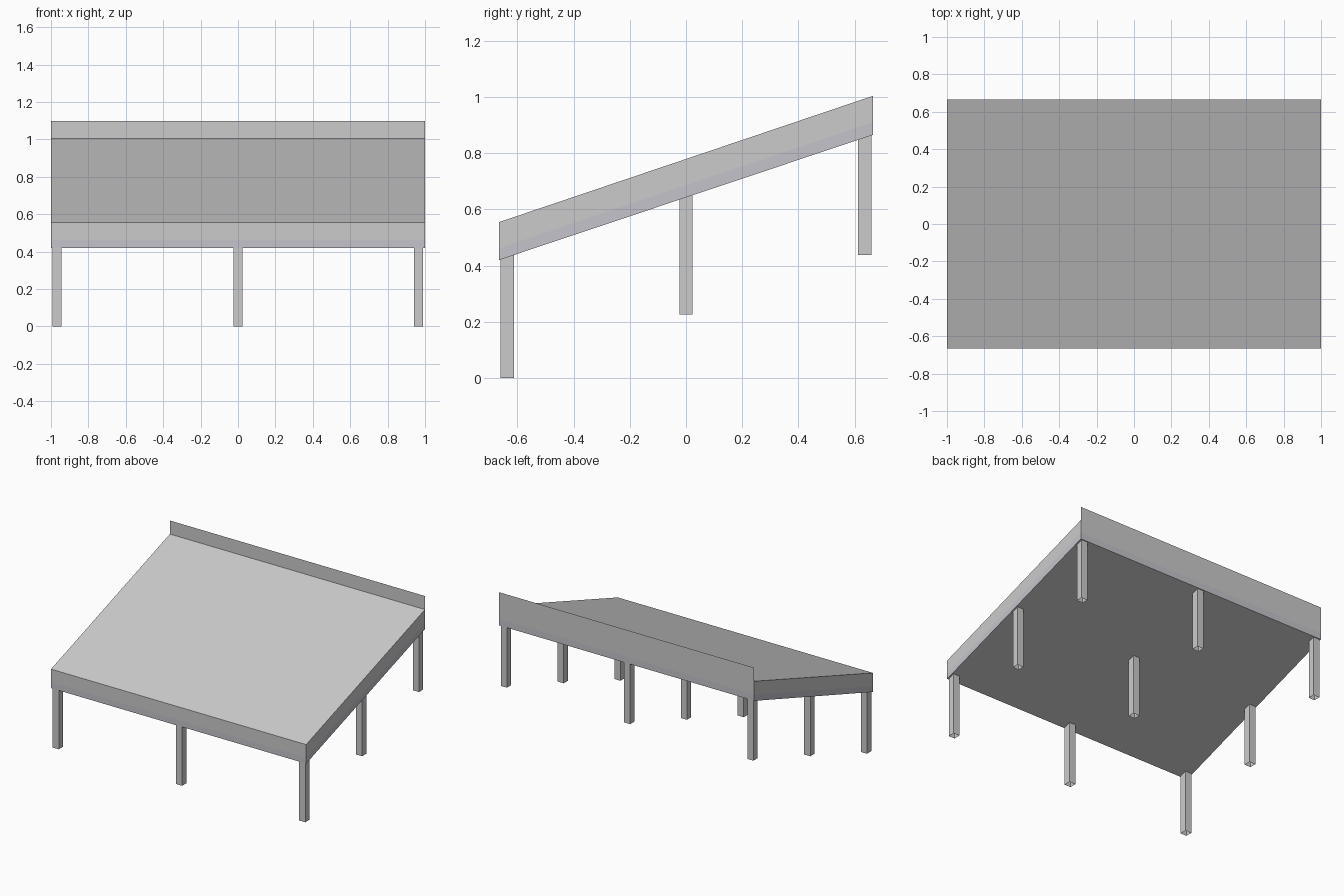
import bpy, bmesh

if "Cube" in bpy.data.objects:
    bpy.data.objects.remove(bpy.data.objects["Cube"])

X, Y = 1.0, 0.665                      # half width, half depth
FRONT = (0.42, 0.462, 0.555)           # underside, trim line, top at the front
BACK = (0.865, 0.91, 1.004)            # same levels at the back


def underside(y):
    return FRONT[0] + (BACK[0] - FRONT[0]) * (y + Y) / (2 * Y)


def make_object(name, polys, mats=()):
    """Build a mesh from (corner list, material index) pairs."""
    bm = bmesh.new()
    for pts, mi in polys:
        bm.faces.new([bm.verts.new(p) for p in pts]).material_index = mi
    bmesh.ops.remove_doubles(bm, verts=bm.verts, dist=1e-5)
    bmesh.ops.recalc_face_normals(bm, faces=bm.faces)
    me = bpy.data.meshes.new(name)
    bm.to_mesh(me)
    bm.free()
    for m in mats:
        me.materials.append(m)
    ob = bpy.data.objects.new(name, me)
    bpy.context.collection.objects.link(ob)
    return ob


def material(name, rgb):
    m = bpy.data.materials.new(name)
    m.diffuse_color = (*rgb, 1)
    m.use_nodes = True
    m.node_tree.nodes["Principled BSDF"].inputs["Base Color"].default_value = m.diffuse_color
    return m


mats = (material("grey", (0.6, 0.6, 0.6)), material("trim_grey", (0.55, 0.55, 0.6)))

# Sloping roof slab: perimeter in two bands, trim colour below
rings = [[(-X, Y, b), (-X, -Y, f), (X, -Y, f), (X, Y, b)] for f, b in zip(FRONT, BACK)]
polys = [(rings[0], 0), (rings[2], 0)]
for level in range(2):
    lo, hi = rings[level], rings[level + 1]
    for i in range(3):
        polys.append(([lo[i], lo[i + 1], hi[i + 1], hi[i]], 1 - level))
make_object("roof_slab", polys, mats)

# Thin back fascia closing the slab and rising above it
levels = (BACK[0], BACK[1], 1.10)
polys = [([(X, Y, a), (-X, Y, a), (-X, Y, b), (X, Y, b)], i)
         for a, b, i in zip(levels, levels[1:], (1, 0))]
fascia = make_object("back_fascia", polys, mats)
if fascia.data.polygons[0].normal.y < 0:
    fascia.data.flip_normals()

# Nine open square legs, cut to the slope at the top
H = 0.024
for row, y, foot in (("front", -0.636, 0.0), ("middle", 0.0, 0.225), ("back", 0.636, 0.437)):
    for side, x in (("left", -0.967), ("centre", 0.0), ("right", 0.966)):
        c = [(x + sx * H, y + sy * H) for sx, sy in ((-1, -1), (1, -1), (1, 1), (-1, 1))]
        polys = []
        for (x0, y0), (x1, y1) in zip(c, c[1:] + c[:1]):
            polys.append(([(x0, y0, foot), (x1, y1, foot),
                           (x1, y1, underside(y1)), (x0, y0, underside(y0))], 0))
        make_object(f"{row}_{side}_leg", polys)
